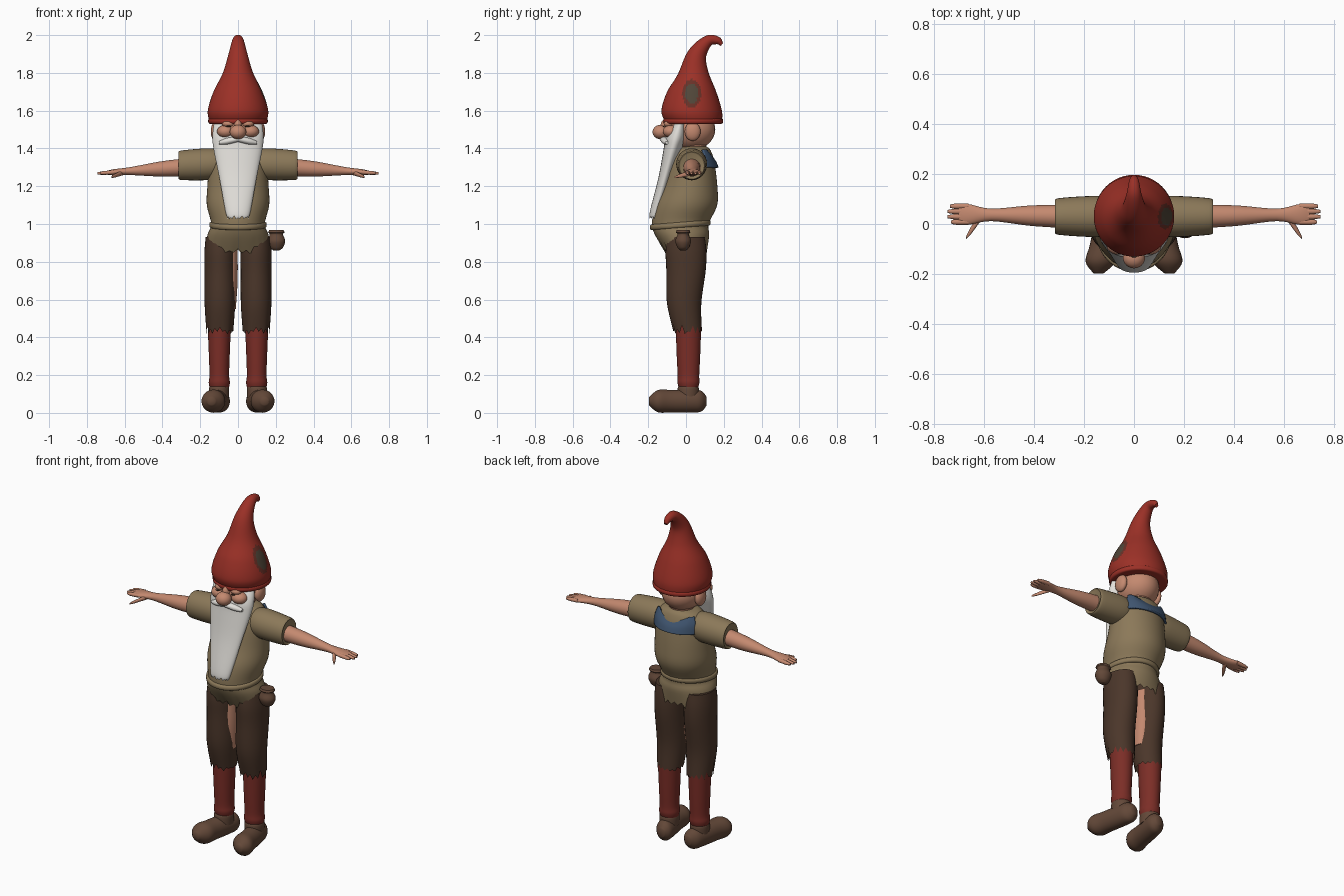
import bpy, bmesh, math, random

random.seed(4)
cube = bpy.data.objects.get("Cube")
if cube:
    bpy.data.objects.remove(cube)


def material(name, *rgb):
    mat = bpy.data.materials.new(name)
    mat.use_nodes = True
    mat.diffuse_color = (*rgb, 1)
    mat.node_tree.nodes["Principled BSDF"].inputs["Base Color"].default_value = (*rgb, 1)
    return mat


RED = material("hat red", .33, .03, .02)
DARK_RED = material("patch edge red", .14, .03, .02)
GREEN = material("patch green", .08, .06, .04)
SKIN = material("skin", .55, .25, .16)
WHITE = material("beard white", .76, .74, .7)
TAN = material("tunic tan", .26, .19, .1)
PANTS = material("trouser brown", .07, .037, .023)
SOCK = material("sock red", .2, .027, .02)
LEATHER = material("leather brown", .125, .065, .04)
BLUE = material("collar blue", .05, .09, .16)

# Order of the coordinates for a part that runs along each axis
AXES = {"z": lambda across, depth, along: (across, depth, along),
        "x": lambda across, depth, along: (along, across, depth),
        "y": lambda across, depth, along: (across, along, depth)}


def finish(name, bm, mat, mirror):
    bmesh.ops.recalc_face_normals(bm, faces=bm.faces)
    mesh = bpy.data.meshes.new(name)
    bm.to_mesh(mesh)
    bm.free()
    mesh.materials.append(mat)
    part = bpy.data.objects.new(name, mesh)
    bpy.context.collection.objects.link(part)
    bpy.ops.object.select_all(action="DESELECT")
    part.select_set(True)
    bpy.context.view_layer.objects.active = part
    bpy.ops.object.shade_smooth_by_angle(angle=math.radians(50))
    if mirror:
        part.modifiers.new("Mirror", "MIRROR").use_mirror_merge = False
    return part


def spline(rings, steps):
    """Smooth the ring list with a Catmull-Rom curve."""
    smooth = []
    padded = [rings[0], *rings, rings[-1]]
    for before, start, end, after in zip(padded, padded[1:], padded[2:], padded[3:]):
        for step in range(steps):
            t = step / steps
            smooth.append([
                b + t / 2 * (c - a + t * (2 * a - 5 * b + 4 * c - d + t * (3 * (b - c) + d - a)))
                for a, b, c, d in zip(before, start, end, after)])
    return smooth + [rings[-1]]


def loft(name, mat, rings, centre=(0, 0), lean=(0, 0), axis="z", mirror=False,
         sides=32, steps=5, jag=0, arc=None):
    """Skin rings of (position, width radius, depth radius[, depth offset[, tilt]])."""
    bm = bmesh.new()
    padded = [(*ring, 0, 0)[:5] if len(ring) < 5 else ring for ring in rings]
    low, high = arc or (0, math.tau)
    count = sides + 1 if arc else sides
    teeth = [jag * random.uniform(-.4, 0) if i % 2 else jag * random.random() for i in range(sides)]
    rows = []
    for k, (along, width, depth, offset, tilt) in enumerate(spline(padded, steps)):
        fade = max(0, 1 - k / steps)
        row = []
        for i in range(count):
            angle = low + (high - low) * i / sides
            reach = depth * math.sin(angle)
            row.append(bm.verts.new(AXES[axis](
                centre[0] + lean[0] * along + width * math.cos(angle),
                centre[1] + lean[1] * along + offset + reach * math.cos(tilt),
                along - reach * math.sin(tilt) + teeth[i % sides] * fade)))
        rows.append(row)
    for row, above in zip(rows, rows[1:]):
        for i in range(sides):
            j = (i + 1) % count
            bm.faces.new((row[i], row[j], above[j], above[i]))
    if not arc:
        bm.faces.new(rows[-1])
        if not jag:
            bm.faces.new(rows[0])
    return finish(name, bm, mat, mirror)


def band(name, mat, z, width, depth, y, tilt):
    """A rounded ribbon around the body."""
    rings = [(z + up, width - inset, depth - inset, 0, tilt)
             for up, inset in ((0, .01), (.005, 0), (.025, 0), (.03, .01))]
    loft(name, mat, rings, centre=(0, y), steps=2, sides=48)


def ball(name, mat, centre, radii, mirror=False):
    bm = bmesh.new()
    bmesh.ops.create_uvsphere(bm, u_segments=24, v_segments=16, radius=1)
    bmesh.ops.scale(bm, vec=radii, verts=bm.verts)
    bmesh.ops.translate(bm, vec=centre, verts=bm.verts)
    finish(name, bm, mat, mirror)


# Pointed hat with a curled tip and a rolled rim
hat = loft("hat", RED, [(z, radius, radius, y, tilt) for z, radius, y, tilt in (
    (1.54, .15, .04, 0), (1.6, .16, .03, 0), (1.7, .13, .03, 0), (1.8, .08, .04, 0),
    (1.9, .05, .06, .4), (1.97, .03, .12, 1.2), (1.97, .02, .17, 2), (1.95, .01, .19, 2.2))],
    sides=96, steps=10)
band("hat_rim", RED, 1.53, .157, .157, .038, 0)

# Sewn patch on the left side of the hat
hat.data.materials.append(DARK_RED)
hat.data.materials.append(GREEN)
for face in hat.data.polygons:
    spread = math.hypot((face.center.y - .03) / .05, (face.center.z - 1.69) / .075)
    if face.center.x > 0 and spread < 1:
        face.material_index = 2 if spread < .7 else 1

# Head and face
ball("head", SKIN, (0, .02, 1.5), (.115, .135, .11))
loft("neck", SKIN, [(1.34, .08, .07), (1.4, .07, .065), (1.46, .08, .08)], centre=(0, .04))
ball("ear", SKIN, (.12, .035, 1.49), (.024, .042, .05), mirror=True)
ball("cheek", SKIN, (.066, -.08, 1.49), (.045, .042, .034), mirror=True)
ball("eyelid", SKIN, (.05, -.088, 1.53), (.034, .03, .02), mirror=True)
ball("eye_slit", PANTS, (.05, -.118, 1.517), (.014, .004, .004), mirror=True)
ball("nose", SKIN, (0, -.135, 1.487), (.044, .042, .038))
ball("nose_bridge", SKIN, (0, -.105, 1.52), (.022, .03, .035))

# Moustache and long beard
loft("moustache", WHITE, [(0, .02, .015), (.06, .02, .017), (.1, .01, .008)],
     centre=(-.12, 1.45), lean=(.2, -.2), axis="x", mirror=True, sides=16)
loft("beard", WHITE, [(1.03, .055, .02), (1.07, .067, .03), (1.25, .1, .035), (1.4, .13, .05),
                      (1.47, .135, .058), (1.55, .125, .03)],
     centre=(0, -.46), lean=(0, .28), jag=.014)

# Tunic with a ragged hem, belt and sleeves
loft("tunic", TAN, [
    (.85, .172, .11), (.94, .162, .143, -.02), (1, .142, .15, -.03), (1.1, .165, .165),
    (1.2, .162, .146, .02), (1.33, .15, .12, .03), (1.39, .12, .09, .04), (1.41, .07, .07, .04)],
    sides=48, jag=.025)
band("belt", TAN, .98, .151, .16, -.03, -.08)
loft("sleeve", TAN, [(.08, .07, .07), (.15, .082, .084), (.3, .073, .078), (.31, .06, .065)],
     centre=(.03, 1.323), lean=(0, -.04), axis="x", mirror=True)

# Collar on the back, with a neckline that dips in the middle
collar = loft("collar", BLUE, [(1.3, .16, .135), (1.35, .158, .122), (1.395, .142, .1)],
              centre=(0, .037), arc=(math.radians(32), math.radians(148)))
for vert in collar.data.vertices:
    dip = max(0, 1 - (vert.co.x / .1) ** 2)
    vert.co.z -= .35 * dip * (vert.co.z - 1.3)
collar.modifiers.new("Thickness", "SOLIDIFY").thickness = .012

# Arms and hands
slope = -.07
loft("arm", SKIN, [(.2, .05, .05), (.3, .046, .046), (.42, .04, .039), (.57, .025, .021),
                   (.66, .041, .016), (.7, .035, .009)],
     centre=(.025, 1.32), lean=(.02, slope), axis="x", mirror=True)
for i, tip in enumerate((.73, .745, .745, .735)):
    loft("finger", SKIN, [(.66, .011, .011), (.71, .011, .01), (tip, .006, .006)],
         centre=(.008 + .021 * i, 1.32), lean=(0, slope), axis="x", mirror=True, sides=12)
loft("thumb", SKIN, [(.61, .02, .014), (.65, .015, .01), (.67, .005, .005)],
     centre=(.95, 1.51), lean=(-1.5, -.39), axis="x", mirror=True, sides=12)

# Legs: ragged trousers, long socks and the right thigh showing inside
loft("trouser_leg", PANTS, [(.43, .071, .076, .008), (.58, .081, .091, -.01),
                            (.75, .082, .104), (.85, .082, .108), (.93, .075, .1)],
     centre=(.096, 0), mirror=True, jag=.035)
loft("thigh", SKIN, [(.55, .03, .04), (.7, .04, .06), (.88, .04, .06)], centre=(-.042, 0))
loft("sock", SOCK, [(.13, .05, .05), (.16, .056, .058), (.2, .052, .057), (.3, .055, .062),
                    (.47, .062, .068)], centre=(.099, .013), mirror=True)

# Shoes with round toes turned outwards
loft("shoe", LEATHER, [(.108, .02, .025), (.08, .047, .055), (.03, .054, .06), (-.08, .055, .06),
                       (-.15, .06, .058), (-.197, .02, .02)],
     centre=(.106, .062), lean=(-.18, 0), axis="y", mirror=True)
loft("shoe_cuff", LEATHER, [(.08, .052, .056), (.13, .053, .056), (.145, .046, .048)],
     centre=(.1, .012), mirror=True)

# Pouch on the left hip
loft("pouch", LEATHER, [(.86, .015, .015), (.875, .035, .03), (.91, .047, .042),
                        (.945, .035, .03), (.955, .043, .038), (.967, .038, .034)],
     centre=(.203, -.015))
